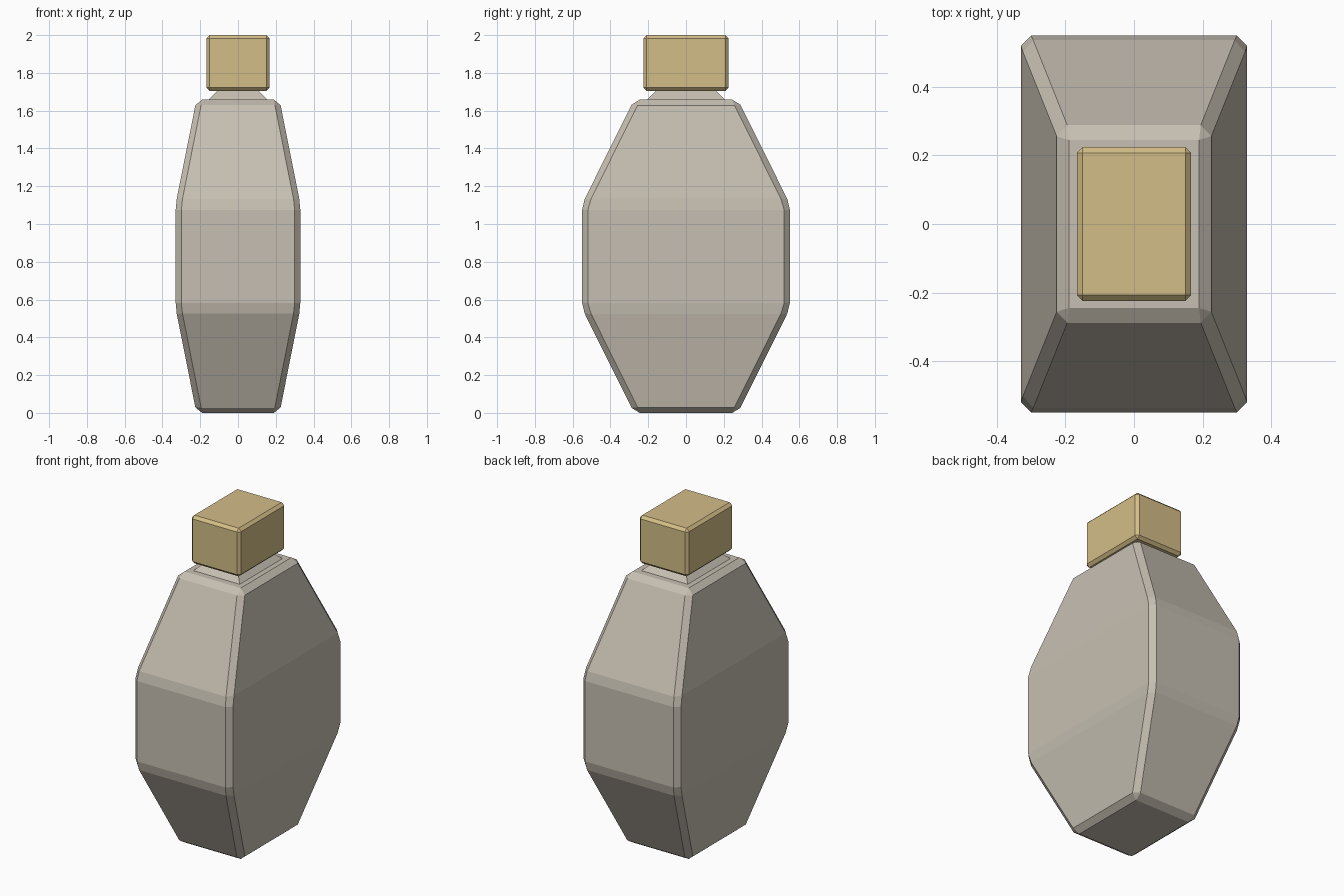
import bpy, bmesh

if "Cube" in bpy.data.objects:
    bpy.data.objects.remove(bpy.data.objects["Cube"])


def material(name, rgb):
    m = bpy.data.materials.new(name)
    m.diffuse_color = (*rgb, 1.0)
    m.use_nodes = True
    m.node_tree.nodes["Principled BSDF"].inputs["Base Color"].default_value = m.diffuse_color
    return m


def loft(name, levels, mat, bevel=0.0):
    """Stack of rectangles (half_x, half_y, z) joined into a closed, flat-shaded solid."""
    bm = bmesh.new()
    rings = [[bm.verts.new((sx * hx, sy * hy, z))
              for sx, sy in ((-1, -1), (1, -1), (1, 1), (-1, 1))]
             for hx, hy, z in levels]
    bm.faces.new(rings[0][::-1])
    bm.faces.new(rings[-1])
    for a, b in zip(rings, rings[1:]):
        for i in range(4):
            j = (i + 1) % 4
            bm.faces.new((a[i], a[j], b[j], b[i]))
    if bevel:
        bmesh.ops.bevel(bm, geom=bm.edges[:], offset=bevel, segments=1,
                        affect='EDGES', profile=0.5, clamp_overlap=True)
    bmesh.ops.recalc_face_normals(bm, faces=bm.faces[:])
    mesh = bpy.data.meshes.new(name)
    bm.to_mesh(mesh)
    bm.free()
    mesh.materials.append(mat)
    obj = bpy.data.objects.new(name, mesh)
    bpy.context.collection.objects.link(obj)
    return obj


glass = material("taupe glass", (0.565, 0.521, 0.445))
gold = material("pale gold", (0.658, 0.515, 0.246))

# Faceted bottle body, widest through its middle third
loft("bottle_body", [(0.22, 0.275, 0.0), (0.33, 0.55, 0.553),
                     (0.33, 0.55, 1.105), (0.22, 0.275, 1.658)], glass, 0.03)

# Sloped neck that runs up into the cap
loft("bottle_neck", [(0.16, 0.21, 1.65), (0.157, 0.207, 1.658),
                     (0.107, 0.157, 1.706), (0.107, 0.157, 1.74)], glass)

# Chamfered block cap
loft("bottle_cap", [(0.167, 0.225, 1.705), (0.167, 0.225, 2.0)], gold, 0.017)
